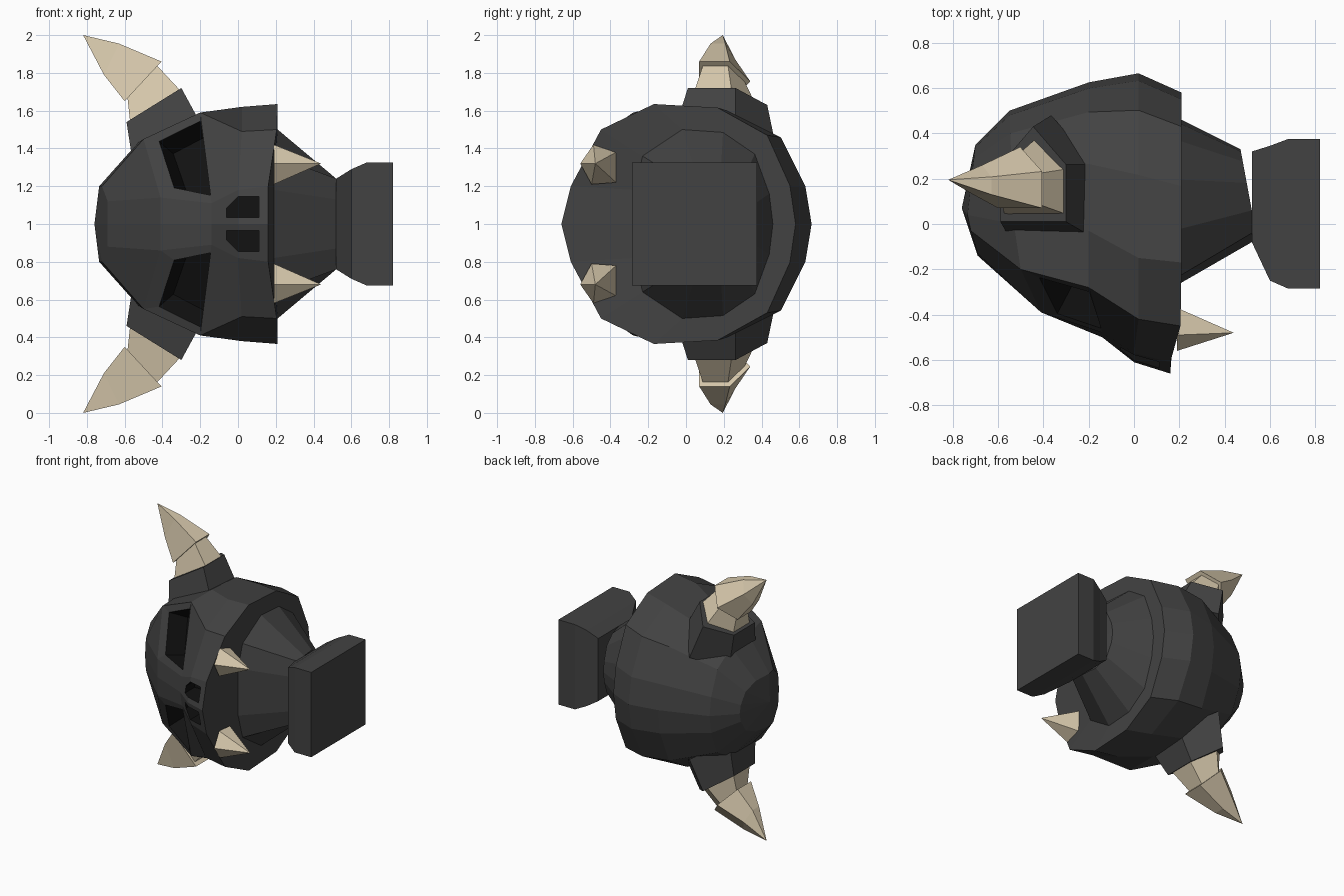
import bpy, bmesh
from mathutils import Vector

if "Cube" in bpy.data.objects:
    bpy.data.objects.remove(bpy.data.objects["Cube"])


def material(name, rgb):
    m = bpy.data.materials.new(name)
    m.diffuse_color = (*rgb, 1)
    m.use_nodes = True
    m.node_tree.nodes["Principled BSDF"].inputs["Base Color"].default_value = m.diffuse_color
    return m


STONE = material("dark_grey", (0.055, 0.055, 0.055))
BLACK = material("socket_black", (0.006, 0.006, 0.006))
BONE = material("bone", (0.69, 0.59, 0.42))


def loft(bm, rings, closed):
    """Skin between rings of points; returns vertex rings."""
    rows = [[bm.verts.new(p) for p in r] for r in rings]
    n = len(rows[0])
    for a, b in zip(rows, rows[1:]):
        for i in range(n if closed else n - 1):
            j = (i + 1) % n
            if len(b) == 1:
                bm.faces.new((a[i], a[j], b[0]))
            else:
                bm.faces.new((a[i], a[j], b[j], b[i]))
    return rows


def finish(name, bm, mats, mirror=True):
    """Object centred on z = 1, mirrored across that plane."""
    bmesh.ops.recalc_face_normals(bm, faces=bm.faces)
    me = bpy.data.meshes.new(name)
    bm.to_mesh(me)
    bm.free()
    for m in mats:
        me.materials.append(m)
    ob = bpy.data.objects.new(name, me)
    ob.location.z = 1
    bpy.context.collection.objects.link(ob)
    if mirror:
        mod = ob.modifiers.new("mirror", 'MIRROR')
        mod.use_axis = (False, False, True)
    return ob


def solid(name, rings, mat, mirror=True):
    bm = bmesh.new()
    rows = loft(bm, rings, True)
    for r in (rows[0], rows[-1]):
        if len(r) > 2:
            bm.faces.new(r)
    return finish(name, bm, [mat], mirror)


def half_section(front_y, cheek, brow, side, back):
    """Half ring: face points, then a rounded arc from the side to the back."""
    ring = [(cheek[0], front_y, 0), cheek, brow, side]
    for fy, fh in ((.45, .97), (.8, .74), (.96, .32), (1, 0)):
        ring.append((side[0] + fy * (back[0] - side[0]),
                     side[1] + fy * (back[1] - side[1]), side[2] * fh))
    return ring


# skull and neck, crown to neck
sections = [
    half_section(-.14, (-.69, -.13, .12), (-.72, -.03, .2), (-.735, .04, .2), (-.7, .35)),
    half_section(-.39, (-.41, -.39, .14), (-.5, -.2, .45), (-.53, 0, .43), (-.55, .5)),
    half_section(-.5, (-.14, -.48, .11), (-.2, -.28, .59), (-.2, -.03, .59), (-.2, .625)),
    half_section(-.61, (0, -.57, .18), (.02, -.42, .49), (.02, -.15, .62), (.02, .665)),
    half_section(-.66, (.16, -.61, .2), (.205, -.45, .5), (.21, -.17, .635), (.21, .58)),
    half_section(-.27, (.19, -.27, .18), (.2, -.23, .36), (.21, -.02, .5), (.21, .46)),
    half_section(-.08, (.52, -.08, .13), (.52, -.04, .24), (.52, .06, .24), (.47, .33)),
]
bm = bmesh.new()
rows = loft(bm, sections, False)
crown = bm.verts.new((-.76, .07, 0))
for a, b in zip(rows[0], rows[0][1:]):
    bm.faces.new((a, b, crown))
bm.faces.new(rows[-1])
bmesh.ops.recalc_face_normals(bm, faces=bm.faces)

# eye socket: inset, shifted towards the cheek, then sunk and blackened
corners = {rows[1][1], rows[1][2], rows[2][1], rows[2][2]}
eye = next(f for f in bm.faces if set(f.verts) == corners)
shift = (rows[2][1].co + rows[2][2].co - rows[1][1].co - rows[1][2].co).normalized() * .035
bmesh.ops.inset_individual(bm, faces=[eye], thickness=.06)
for v in eye.verts:
    v.co += shift
walls = bmesh.ops.inset_individual(bm, faces=[eye], thickness=.03, depth=-.15)["faces"]
for f in walls + [eye]:
    f.material_index = 1
skull = finish("skull", bm, [STONE, BLACK])

# nostril cutter
bm = bmesh.new()
outline = [(-.06, .035), (-.06, .085), (0, .145), (.11, .145), (.11, .035)]
for r in loft(bm, [[(x, y, h) for x, h in outline] for y in (-.75, -.44)], True):
    bm.faces.new(r)
for f in bm.faces:
    f.material_index = 1
cutter = finish("nostril_cutter", bm, [STONE, BLACK])
cutter.hide_render = True
cutter.hide_viewport = True
cut = skull.modifiers.new("nostrils", 'BOOLEAN')
cut.operation = 'DIFFERENCE'
cut.solver = 'EXACT'
cut.object = cutter

# stand block
solid("stand", [[(x, y0, -h), (x, y1, -h), (x, y1, h), (x, y0, h)] for x, y0, y1, h in
                [(.52, -.08, .32, .24), (.6, -.25, .345, .29),
                 (.68, -.285, .375, .325), (.82, -.285, .375, .325)]], STONE, mirror=False)


def horn_ring(lo, hi, y0, y1):
    """Five-sided section between two (x, height) points, pointed towards the back."""
    lo, hi = Vector(lo), Vector(hi)
    ym = y0 + .6 * (y1 - y0)
    return [(p.x, y, p.y) for p, y in
            [(hi, y0), (hi, ym), ((lo + hi) / 2, y1), (lo, ym), (lo, y0)]]


# horns: collar, lower segment, tip
solid("horn_collar", [horn_ring((-.55, .28), (-.18, .5), -.06, .48),
                      horn_ring((-.59, .54), (-.3, .72), .01, .43)], STONE)
solid("horn_base", [horn_ring((-.57, .53), (-.29, .69), .04, .38),
                    horn_ring((-.585, .67), (-.43, .84), .09, .31)], BONE)
solid("horn_tip", [horn_ring((-.6, .65), (-.405, .86), .07, .34),
                   horn_ring((-.71, .79), (-.63, .955), .13, .26),
                   [(-.82, .195, 1.0)]], BONE)

# fangs
solid("fang", [[(.19, -.49, .42), (.19, -.37, .38), (.19, -.37, .22),
                (.19, -.5, .21), (.19, -.56, .32)], [(.44, -.48, .32)]], BONE)
